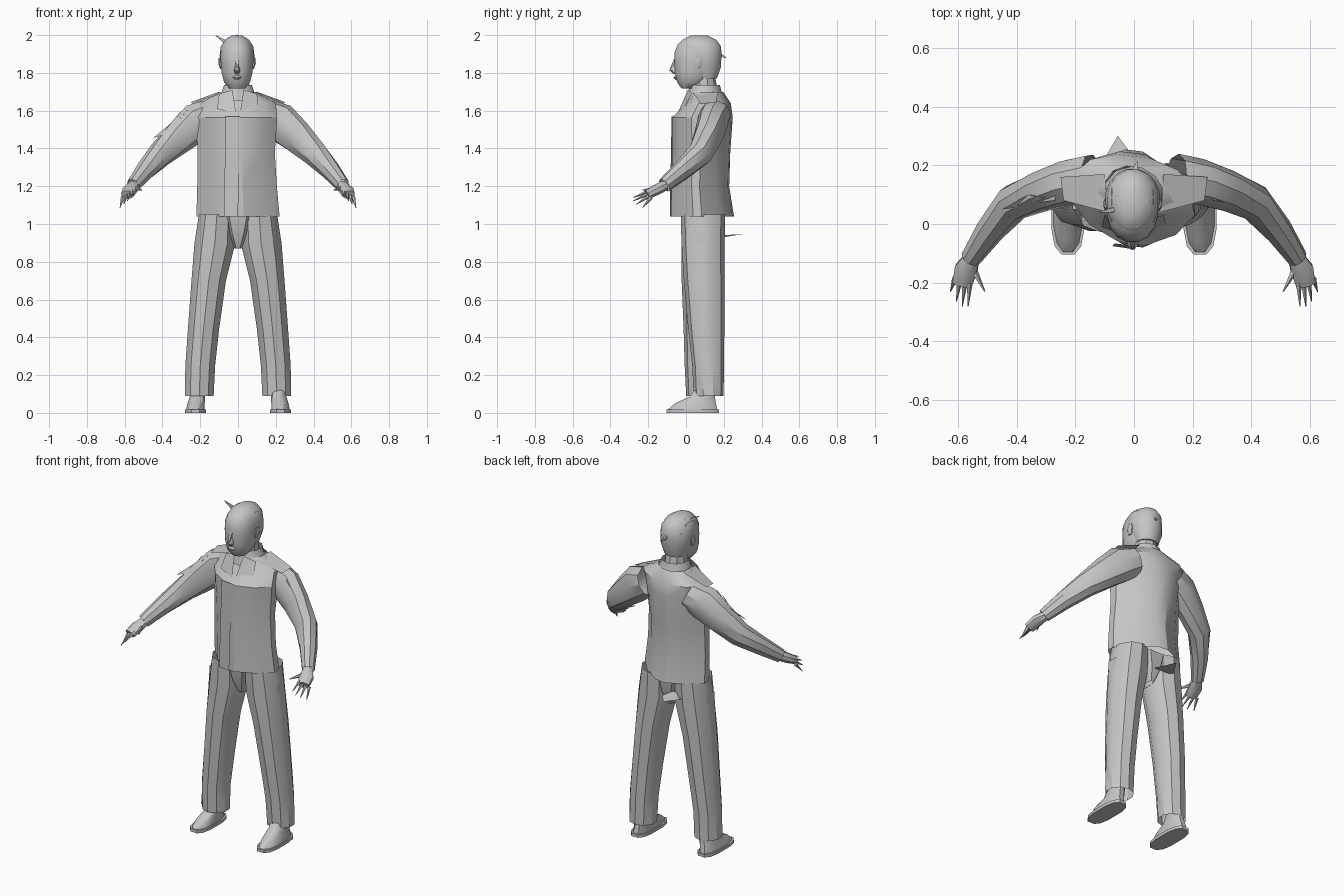
import bpy, bmesh, math
from mathutils import Vector

grey = bpy.data.materials.new("plain grey")
grey.diffuse_color = (0.56, 0.56, 0.56, 1)
UP = Vector((0, 0, 1))


def finish(name, bm, angle=35):
    bmesh.ops.recalc_face_normals(bm, faces=bm.faces)
    mesh = bpy.data.meshes.new(name)
    bm.to_mesh(mesh)
    bm.free()
    mesh.materials.append(grey)
    ob = bpy.data.objects.new(name, mesh)
    bpy.context.collection.objects.link(ob)
    bpy.ops.object.select_all(action='DESELECT')
    ob.select_set(True)
    bpy.context.view_layer.objects.active = ob
    bpy.ops.object.shade_smooth_by_angle(angle=math.radians(angle))
    return ob


def loft(name, rings, sides=12, power=1.0, follow=False, caps=True, angle=35, skew=0.0):
    """Skin rings of (x, y, z, half width, half depth[, power]), level or along the path."""
    bm = bmesh.new()
    pts = [Vector(r[:3]) for r in rings]
    loops = []
    for i, r in enumerate(rings):
        e = r[5] if len(r) > 5 else power
        u, v = Vector((1, -skew, 0)), Vector((0, 1, 0))
        if follow:
            t = (pts[min(i + 1, len(pts) - 1)] - pts[max(i - 1, 0)]).normalized()
            u = t.cross(UP).normalized()
            v = u.cross(t).normalized()
        loop = []
        for k in range(sides):
            a = 2 * math.pi * (k + 0.5) / sides
            c, s = math.cos(a), math.sin(a)
            p = pts[i] + u * r[3] * math.copysign(abs(c) ** e, c) \
                + v * r[4] * math.copysign(abs(s) ** e, s)
            loop.append(bm.verts.new(p))
        loops.append(loop)
    for a, b in zip(loops, loops[1:]):
        for k in range(sides):
            j = (k + 1) % sides
            bm.faces.new((a[k], a[j], b[j], b[k]))
    if caps:
        bm.faces.new(loops[0])
        bm.faces.new(loops[-1])
    return finish(name, bm, angle)


def plate(name, corners):
    bm = bmesh.new()
    bm.faces.new([bm.verts.new(c) for c in corners])
    return finish(name, bm)


def spike(name, base, tip, r, sides=4):
    loft(name, [(*base, r, r), (*tip, r * 0.15, r * 0.15)], sides, follow=True)


# jacket body: faceted, tapering to the sides, slightly turned, open at the hem
loft("jacket", [
    (0, 0.087, 1.04, 0.232, 0.172, 1.5),
    (-0.005, 0.076, 1.20, 0.222, 0.157, 1.5),
    (-0.01, 0.080, 1.38, 0.215, 0.158, 1.4),
    (-0.005, 0.087, 1.565, 0.222, 0.162, 1.2),
    (0, 0.122, 1.64, 0.205, 0.112, 0.95),
    (0, 0.112, 1.70, 0.10, 0.085, 1.0)], 12, 1.4, caps=False, angle=28, skew=0.12)
# front opening flap
plate("front_flap", [(-0.075, -0.075, 1.04), (0.0, -0.086, 1.04),
                     (0.01, -0.076, 1.57), (-0.065, -0.066, 1.57)])
for s in (1, -1):
    plate("lapel", [(s * 0.01, -0.045, 1.585), (s * 0.11, -0.01, 1.61),
                    (s * 0.10, 0.03, 1.69), (s * 0.03, 0.01, 1.71)])
    plate("shoulder_yoke", [(s * 0.09, 0.04, 1.69), (s * 0.24, 0.08, 1.635),
                            (s * 0.25, 0.16, 1.645), (s * 0.10, 0.17, 1.70)])
# loose flap on one sleeve
plate("loose_sleeve_flap", [(-0.30, 0.09, 1.60), (-0.37, 0.06, 1.48),
                            (-0.45, 0.05, 1.455), (-0.36, 0.10, 1.53)])

# collar and neck
loft("collar", [(0.005, 0.10, 1.65, 0.115, 0.10), (0, 0.10, 1.70, 0.090, 0.088),
                (0, 0.10, 1.735, 0.078, 0.08)], 10, caps=False)
loft("neck", [(0, 0.10, 1.68, 0.068, 0.07), (-0.005, 0.09, 1.78, 0.064, 0.065)],
     10, caps=False)

# head with jaw, brow and crown
loft("head", [
    (-0.005, 0.02, 1.718, 0.042, 0.045),
    (-0.005, 0.03, 1.75, 0.070, 0.078),
    (-0.005, 0.045, 1.80, 0.083, 0.105),
    (-0.005, 0.055, 1.86, 0.088, 0.118),
    (-0.005, 0.06, 1.91, 0.088, 0.122),
    (-0.005, 0.062, 1.95, 0.075, 0.108),
    (-0.005, 0.066, 1.98, 0.052, 0.078),
    (-0.005, 0.07, 1.993, 0.022, 0.035)], 16, 0.9, angle=50)
# hair shell over the back and crown
loft("hair", [
    (-0.005, 0.105, 1.77, 0.066, 0.06),
    (-0.005, 0.098, 1.83, 0.087, 0.088),
    (-0.005, 0.086, 1.89, 0.094, 0.104),
    (-0.005, 0.073, 1.94, 0.088, 0.115),
    (-0.005, 0.070, 1.975, 0.065, 0.092),
    (-0.005, 0.070, 1.998, 0.028, 0.045)], 16, angle=50)
# hair strands lying front to back over the crown
for i in range(-3, 4):
    x = i * 0.022 - 0.005
    h = math.sqrt(1 - (i * 0.022 / 0.095) ** 2)
    bm = bmesh.new()
    row = []
    for k in range(6):
        a = math.radians(50 + 21 * k)
        y, z = 0.075 - 0.118 * h * math.cos(a), 1.88 + 0.12 * h * math.sin(a)
        w = 0.006 * math.sin(math.pi * (k + 0.3) / 5.6)
        row.append([bm.verts.new((x + d * w, y, z)) for d in (-1, 1)])
    for a, b in zip(row, row[1:]):
        bm.faces.new((a[0], a[1], b[1], b[0]))
    finish("hair_strand", bm)
spike("hair_tuft", (-0.06, 0.05, 1.96), (-0.118, 0.04, 1.998), 0.014)
spike("back_tuft", (0, 0.17, 1.90), (0.01, 0.212, 1.88), 0.016)
# nose, lips and ears
spike("nose", (-0.005, -0.055, 1.87), (-0.005, -0.088, 1.81), 0.014)
loft("nose_base", [(-0.005, -0.05, 1.795, 0.012, 0.02),
                   (-0.005, -0.064, 1.812, 0.018, 0.024),
                   (-0.005, -0.056, 1.84, 0.01, 0.015)], 8)
loft("lips", [(-0.005, -0.04, 1.762, 0.015, 0.016),
              (-0.005, -0.046, 1.775, 0.027, 0.022),
              (-0.005, -0.045, 1.785, 0.015, 0.016)], 8)
for s in (1, -1):
    loft("ear", [(-0.005 + s * 0.082, 0.06, 1.82, 0.008, 0.012),
                 (-0.005 + s * 0.090, 0.067, 1.85, 0.010, 0.022),
                 (-0.005 + s * 0.090, 0.07, 1.88, 0.008, 0.016)], 8)

# crotch wedge between the legs, with the pointed scrap at the back of the waist
loft("crotch", [(0, 0.09, 0.87, 0.02, 0.075), (0, 0.09, 0.95, 0.065, 0.108),
                (0, 0.088, 1.04, 0.10, 0.118)], 8, 0.8, caps=False)
plate("waist_scrap", [(-0.12, 0.19, 0.94), (-0.055, 0.30, 0.947),
                      (0.02, 0.20, 0.93), (-0.05, 0.19, 0.97)])

for s in (1, -1):
    back = 0 if s > 0 else -0.04      # one foot stands slightly further forward
    # trouser leg
    loft("trouser_leg", [
        (s * 0.112, 0.09, 1.05, 0.100, 0.118),
        (s * 0.122, 0.09, 0.90, 0.114, 0.114),
        (s * 0.155, 0.097 + back * 0.3, 0.70, 0.096, 0.108),
        (s * 0.182, 0.107 + back * 0.6, 0.45, 0.087, 0.096),
        (s * 0.200, 0.117 + back, 0.25, 0.083, 0.084),
        (s * 0.205, 0.120 + back, 0.09, 0.080, 0.079)], 10, 1.0, caps=False)
    # outer side seam
    plate("side_seam", [(s * 0.226, 0.05, 0.96), (s * 0.226, 0.12, 0.96),
                        (s * 0.284, 0.14 + back, 0.10), (s * 0.284, 0.09 + back, 0.10)])
    # shoe: thin sole and tapering upper
    y0 = 0.035
    loft("shoe_sole", [(s * 0.225, y0, 0.0, 0.057, 0.142),
                       (s * 0.225, y0, 0.018, 0.057, 0.142)], 12, 0.7)
    loft("shoe_upper", [(s * 0.225, y0, 0.018, 0.05, 0.135),
                        (s * 0.222, y0 + 0.015, 0.05, 0.047, 0.112),
                        (s * 0.215, y0 + 0.05, 0.085, 0.042, 0.07),
                        (s * 0.21, y0 + 0.065, 0.13, 0.04, 0.05)], 12, 0.85, caps=False)

    # sleeve from shoulder through elbow to wrist
    loft("sleeve", [
        (s * 0.14, 0.155, 1.58, 0.085, 0.085),
        (s * 0.22, 0.143, 1.540, 0.080, 0.105),
        (s * 0.31, 0.115, 1.462, 0.072, 0.090),
        (s * 0.41, 0.073, 1.37, 0.064, 0.070),
        (s * 0.49, -0.02, 1.285, 0.050, 0.054),
        (s * 0.555, -0.115, 1.205, 0.036, 0.040)], 9, 1.0, follow=True, caps=False)
    # raised crease strips on the sleeve
    plate("sleeve_fold", [(s * 0.25, 0.16, 1.63), (s * 0.40, 0.12, 1.45),
                          (s * 0.42, 0.06, 1.43), (s * 0.27, 0.08, 1.60)])
    plate("forearm_fold", [(s * 0.43, 0.11, 1.40), (s * 0.56, -0.06, 1.25),
                           (s * 0.54, -0.09, 1.255), (s * 0.42, 0.03, 1.42)])
    # hand: palm, four spread fingers and thumb
    loft("palm", [(s * 0.55, -0.11, 1.205, 0.028, 0.028),
                  (s * 0.572, -0.155, 1.182, 0.042, 0.029),
                  (s * 0.585, -0.205, 1.155, 0.036, 0.024)], 8, follow=True)
    for i in range(4):
        f = i / 3
        spike("finger", (s * (0.56 + 0.05 * f), -0.20 + 0.015 * f, 1.172 - 0.03 * f),
              (s * (0.565 + 0.06 * f), -0.28 - 0.02 * math.sin(f * math.pi) + 0.05 * f,
               1.14 - 0.055 * f), 0.011, 5)
    spike("thumb", (s * 0.55, -0.15, 1.19), (s * 0.508, -0.23, 1.18), 0.014, 5)
